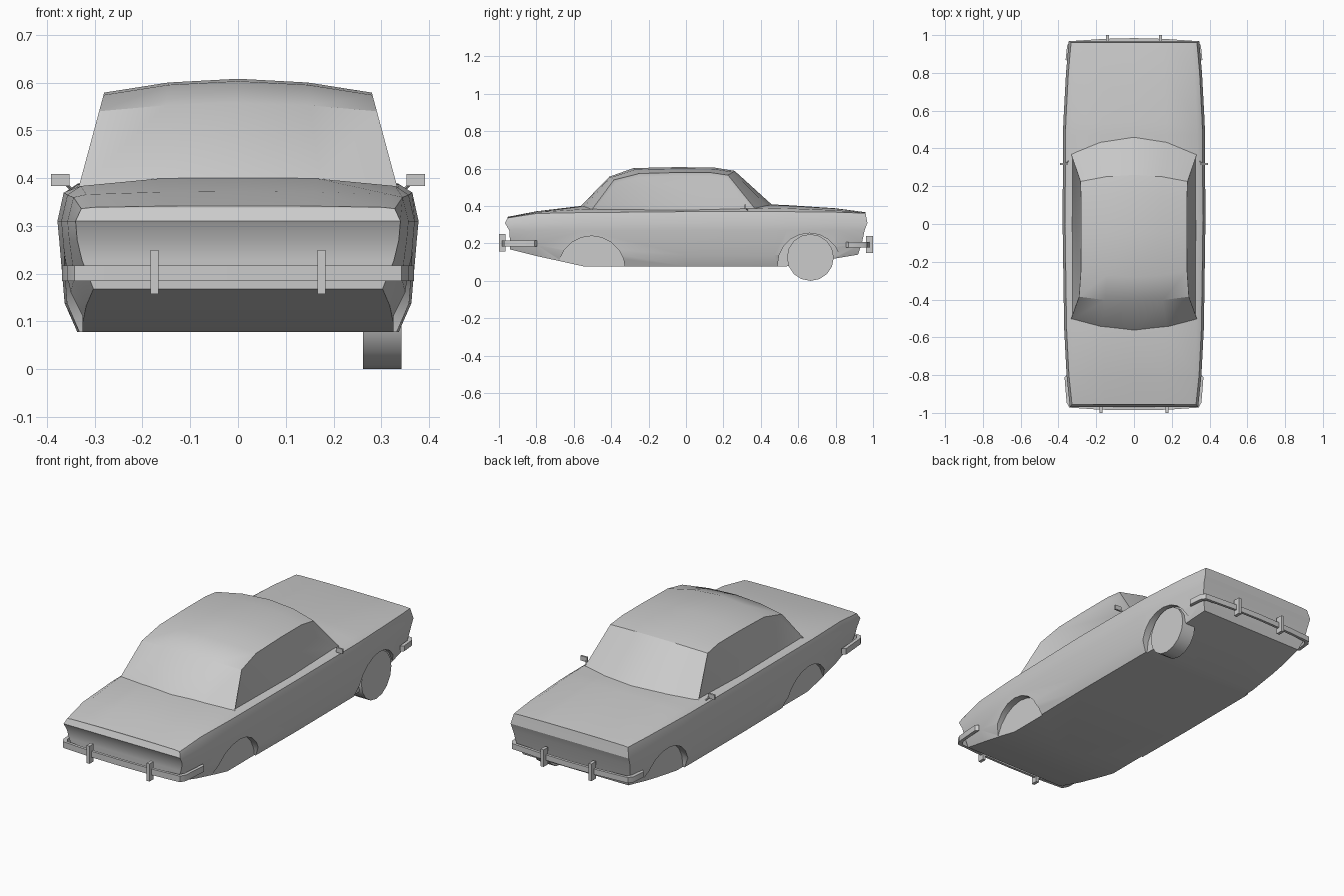
import bpy, bmesh, math
from mathutils import Vector

if "Cube" in bpy.data.objects:
    bpy.data.objects.remove(bpy.data.objects["Cube"])


def finish(bm, name, angle=30):
    bmesh.ops.recalc_face_normals(bm, faces=bm.faces)
    me = bpy.data.meshes.new(name)
    bm.to_mesh(me)
    bm.free()
    ob = bpy.data.objects.new(name, me)
    bpy.context.collection.objects.link(ob)
    if angle:
        smooth(ob, angle)
    return ob


def select(ob):
    bpy.ops.object.select_all(action='DESELECT')
    ob.select_set(True)
    bpy.context.view_layer.objects.active = ob


def smooth(ob, angle=30):
    select(ob)
    bpy.ops.object.shade_smooth_by_angle(angle=math.radians(angle))


def face(bm, vs):
    vs = list(dict.fromkeys(vs))
    if len(vs) > 2:
        return bm.faces.new(vs)


def box(name, x0, x1, y0, y1, z0, z1):
    bm = bmesh.new()
    bmesh.ops.create_cube(bm, size=1)
    for v in bm.verts:
        v.co = ((x0 + x1) / 2 + v.co.x * (x1 - x0), (y0 + y1) / 2 + v.co.y * (y1 - y0),
                (z0 + z1) / 2 + v.co.z * (z1 - z0))
    return finish(bm, name, 0)


def cylinder(name, x0, x1, y, z, r, n):
    bpy.ops.mesh.primitive_cylinder_add(vertices=n, radius=r, depth=x1 - x0,
                                        location=((x0 + x1) / 2, y, z),
                                        rotation=(0, math.pi / 2, 0))
    ob = bpy.context.object
    ob.name = name
    return ob


# Lower body: sections along y (y, half width, bottom, shoulder, deck centre)
sections = [(-.955, .340, .168, .336, .342), (-.80, .357, .133, .360, .372),
            (-.55, .370, .078, .365, .402), (0, .378, .078, .370, .385),
            (.47, .376, .078, .370, .408), (.54, .374, .078, .370, .405),
            (.80, .360, .120, .367, .388), (.955, .345, .140, .362, .367)]
end_shift = {0: [.015, .015, .013, .01, -.013, 0, 0, 0, 0],
             len(sections) - 1: [-.035, -.035, -.015, 0, .015, .005, .005, .005, .005]}
bm = bmesh.new()
rings = []
for k, (y, w, zb, zs, zd) in enumerate(sections):
    half = [(0, zb), (.89 * w, zb), (.96 * w, zb + .06), (.99 * w, .27), (w, .31),
            (.965 * w, zs), (.89 * w, zs + .5 * (zd - zs)), (.45 * w, zs + .92 * (zd - zs)), (0, zd)]
    sh = end_shift.get(k, [0] * 9)
    ring = [bm.verts.new((x, y + s, z)) for (x, z), s in zip(half, sh)]
    ring += [bm.verts.new((-v.co.x, v.co.y, v.co.z)) for v in ring[7:0:-1]]
    rings.append(ring)
for a, b in zip(rings, rings[1:]):
    for i in range(16):
        j = (i + 1) % 16
        face(bm, [a[i], a[j], b[j], b[i]])
for r in (rings[0], rings[-1]):
    for i in range(8):
        face(bm, [r[i], r[i + 1], r[(15 - i) % 16], r[(16 - i) % 16]])
body = finish(bm, "lower_body", 0)

# Shallow wheel arches cut into both sides
for y, z, r in ((-.505, .06, .18), (.66, .085, .17)):
    for x0, x1 in ((.325, .5), (-.5, -.325)):
        cut = cylinder("arch_cutter", x0, x1, y, z, r, 20)
        cut.hide_render = True
        mod = body.modifiers.new("arch", 'BOOLEAN')
        mod.operation = 'DIFFERENCE'
        mod.solver = 'EXACT'
        mod.object = cut
        select(body)
        bpy.ops.object.modifier_apply(modifier=mod.name)
        bpy.data.objects.remove(cut)
smooth(body)

# Cabin: centre profile blended to a narrower, lower edge profile
centre = [(-.57, .392), (-.41, .557), (-.28, .603), (-.05, .608), (.15, .606), (.26, .588), (.465, .402)]
edge = [(-.51, .372), (-.385, .54), (-.25, .574), (-.05, .579), (.13, .579), (.225, .565), (.38, .372)]
bm = bmesh.new()
cols = []
for t in (-1, -.52, 0, .52, 1):
    f = t * t
    col = []
    for (yc, zc), (ye, ze) in zip(centre, edge):
        x = .336 - (ze - .372) * .27
        col.append(bm.verts.new((t * x, yc + (ye - yc) * f, zc + (ze - zc) * f)))
    cols.append(col)
for a, b in zip(cols, cols[1:]):
    for i in range(6):
        face(bm, [a[i], a[i + 1], b[i + 1], b[i]])
sides = [face(bm, cols[0]), face(bm, cols[-1])]
face(bm, [c[0] for c in cols] + [c[-1] for c in reversed(cols)])
bmesh.ops.recalc_face_normals(bm, faces=bm.faces)
# Slightly sunken side windows
bmesh.ops.inset_individual(bm, faces=sides, thickness=.018, depth=-.007)
finish(bm, "cabin")


# Wrap-round bumpers with two uprights each
def bumper(name, path, s, z0, z1):
    pts = [(-x, y) for x, y in path[:-1]] + [path[-1]] + list(reversed(path[:-1]))
    bm = bmesh.new()
    rows = []
    for x, y in pts:
        i = (x * .955, y - s * .014)
        rows.append([bm.verts.new((p[0], p[1], z)) for p, z in
                     (((x, y), z0), ((x, y), z1), (i, z1), (i, z0))])
    for a, b in zip(rows, rows[1:]):
        for k in range(4):
            face(bm, [a[k], a[(k + 1) % 4], b[(k + 1) % 4], b[k]])
    face(bm, rows[0])
    face(bm, rows[-1])
    finish(bm, name)


bumper("front_bumper", [(.368, -.81), (.357, -.945), (.342, -.972), (.18, -.983), (0, -.986)], -1, .185, .217)
bumper("rear_bumper", [(.362, .87), (.354, .945), (.338, .968), (.16, .98), (0, .984)], 1, .178, .207)
for sx in (-1, 1):
    box("front_bumper_upright", sx * .175 - .0085, sx * .175 + .0085, -1, -.965, .157, .25)
    box("rear_bumper_upright", sx * .14 - .0085, sx * .14 + .0085, .962, 1, .15, .24)

    # Door mirrors on thin stalks
    box("mirror", sx * .372 - .019, sx * .372 + .019, .312, .322, .384, .409)
    a, b = Vector((sx * .340, .34, .368)), Vector((sx * .362, .318, .39))
    bpy.ops.mesh.primitive_cylinder_add(vertices=6, radius=.004, depth=(b - a).length,
                                        location=(a + b) / 2)
    stalk = bpy.context.object
    stalk.name = "mirror_stalk"
    stalk.rotation_euler = (b - a).to_track_quat('Z', 'Y').to_euler()

# The single wheel
smooth(cylinder("wheel", .262, .342, .665, .125, .125, 16))
